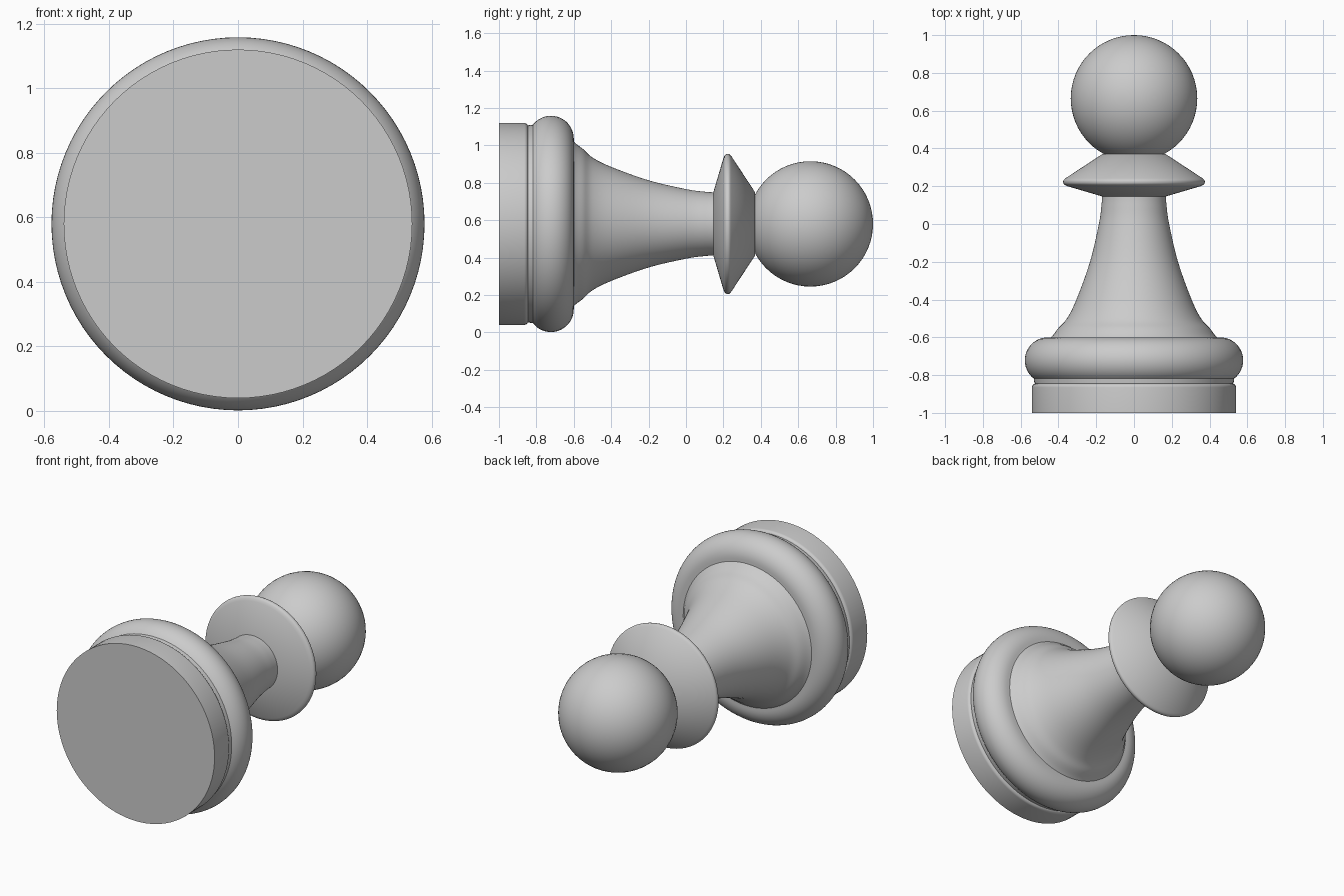
import bpy
import bmesh
from math import cos, sin, pi, radians
from mathutils import Vector, Matrix

AXIS_Z = 0.58
SEGMENTS = 96

if "Cube" in bpy.data.objects:
    bpy.data.objects.remove(bpy.data.objects["Cube"])

grey = bpy.data.materials.new("plain_grey")
grey.use_nodes = True
colour = (0.6, 0.6, 0.6, 1)
grey.diffuse_color = colour
grey.node_tree.nodes["Principled BSDF"].inputs["Base Color"].default_value = colour


def finish(name, bm, angle=35):
    """Turn a bmesh into a smooth-shaded grey object."""
    bmesh.ops.recalc_face_normals(bm, faces=bm.faces)
    mesh = bpy.data.meshes.new(name)
    bm.to_mesh(mesh)
    bm.free()
    mesh.materials.append(grey)
    obj = bpy.data.objects.new(name, mesh)
    bpy.context.collection.objects.link(obj)
    bpy.ops.object.select_all(action="DESELECT")
    obj.select_set(True)
    bpy.context.view_layer.objects.active = obj
    bpy.ops.object.shade_smooth_by_angle(angle=radians(angle))
    return obj


def lathe(name, profile):
    """Revolve (y, radius) points around the lying axis and cap both ends."""
    bm = bmesh.new()
    rings = []
    for y, r in profile:
        rings.append([bm.verts.new((r * cos(2 * pi * i / SEGMENTS), y,
                                    AXIS_Z + r * sin(2 * pi * i / SEGMENTS)))
                      for i in range(SEGMENTS)])
    for a, b in zip(rings, rings[1:]):
        for i in range(SEGMENTS):
            j = (i + 1) % SEGMENTS
            bm.faces.new((a[i], a[j], b[j], b[i]))
    bm.faces.new(rings[0])
    bm.faces.new(rings[-1])
    return finish(name, bm)


def smooth_path(points, steps=6):
    """Catmull-Rom curve through the profile points."""
    p = [Vector(q) for q in points]
    p = [2 * p[0] - p[1]] + p + [2 * p[-1] - p[-2]]
    out = []
    for a, b, c, d in zip(p, p[1:], p[2:], p[3:]):
        for k in range(steps):
            t = k / steps
            out.append(0.5 * (2 * b + (c - a) * t + (2 * a - 5 * b + 4 * c - d) * t ** 2
                              + (3 * b - a - 3 * c + d) * t ** 3))
    return out + [p[-2]]


# Foot disc with a softened rear edge
edge = [(-0.865 + 0.02 * sin(k * pi / 10), 0.52 + 0.02 * cos(k * pi / 10)) for k in range(6)]
lathe("foot", [(-1, 0.54)] + edge)

# Rounded ring above the foot
ring = [(-0.722 - 0.122 * cos(k * pi / 24), 0.456 + 0.122 * sin(k * pi / 24))
        for k in range(25)]
ring = [(-0.845, 0.527)] + [q for q in ring if q[0] < -0.65 and q[1] > 0.53] \
    + [q for q in ring if q[0] >= -0.65]
lathe("base_ring", ring)

# Flared body narrowing to the neck
lathe("body", smooth_path([(-0.62, 0.46), (-0.59, 0.43), (-0.55, 0.4), (-0.5, 0.355),
                           (-0.4, 0.305), (-0.2, 0.233), (0, 0.186), (0.1, 0.172),
                           (0.16, 0.168)]))

# Collar with a thin rounded rim
lathe("collar", [(0.145, 0.165), (0.2, 0.352)]
      + smooth_path([(0.206, 0.365), (0.214, 0.373), (0.225, 0.375),
                     (0.234, 0.372), (0.244, 0.36)], 2)
      + [(0.37, 0.168)])

# Ball head
bm = bmesh.new()
bmesh.ops.create_uvsphere(bm, u_segments=64, v_segments=32, radius=0.335,
                          matrix=Matrix.Translation((0, 0.665, AXIS_Z))
                          @ Matrix.Rotation(pi / 2, 4, "X"))
finish("head", bm)
